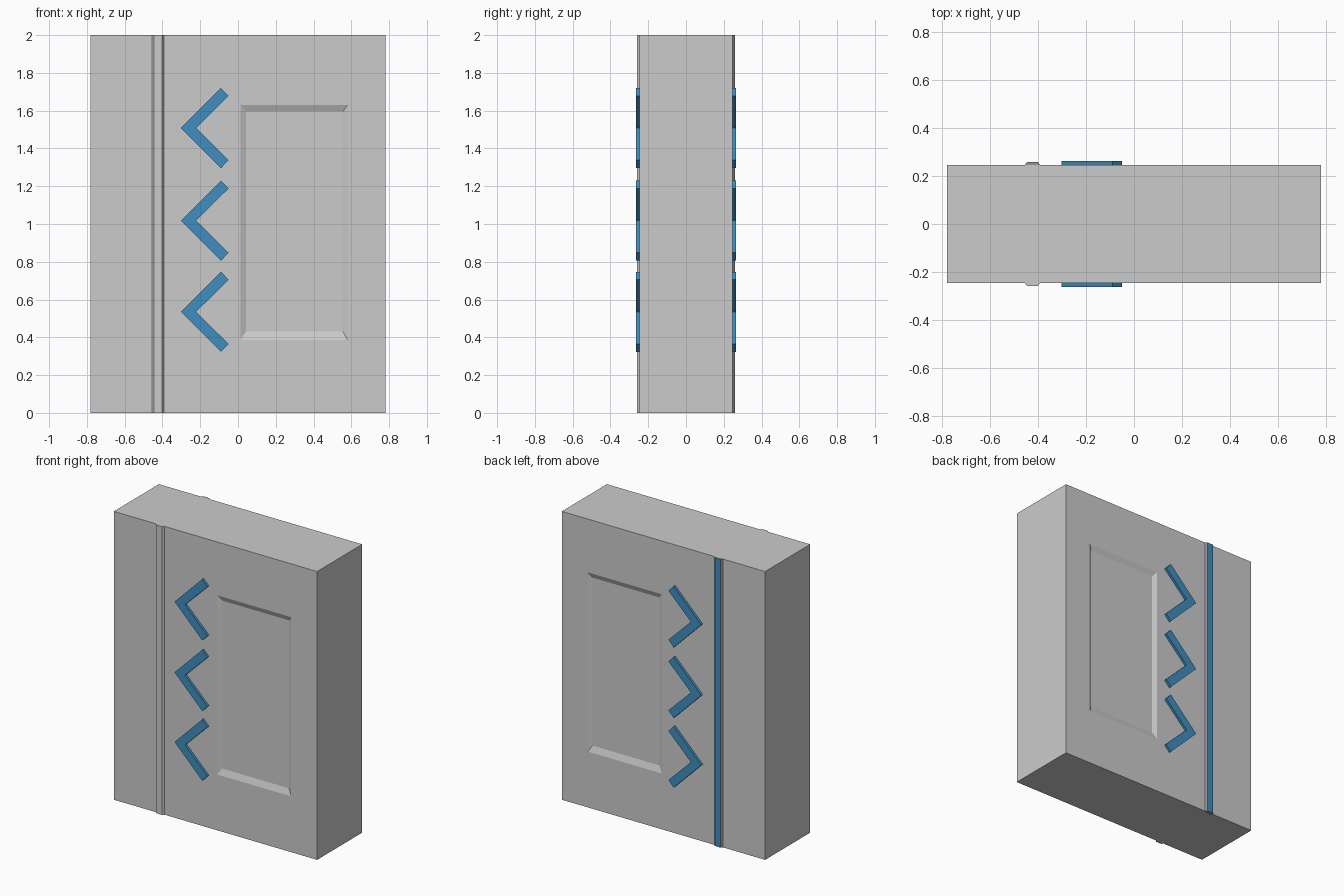
import bpy, bmesh

if "Cube" in bpy.data.objects:
    bpy.data.objects.remove(bpy.data.objects["Cube"])

W, D, H = 0.78, 0.247, 2.0      # half width, half depth, height
blue = bpy.data.materials.new("blue")
blue.diffuse_color = (0.05, 0.27, 0.52, 1)
blue.use_nodes = True
blue.node_tree.nodes["Principled BSDF"].inputs["Base Color"].default_value = blue.diffuse_color
grey = bpy.data.materials.new("grey")
grey.diffuse_color = (0.3, 0.3, 0.3, 1)
grey.use_nodes = True
grey.node_tree.nodes["Principled BSDF"].inputs["Base Color"].default_value = grey.diffuse_color


def finish(bm, name, mats=()):
    bmesh.ops.recalc_face_normals(bm, faces=bm.faces)
    me = bpy.data.meshes.new(name)
    bm.to_mesh(me)
    bm.free()
    for m in mats:
        me.materials.append(m)
    ob = bpy.data.objects.new(name, me)
    bpy.context.collection.objects.link(ob)
    return ob


def prism(points, vec):
    """Extrude a closed polygon along vec."""
    bm = bmesh.new()
    face = bm.faces.new([bm.verts.new(p) for p in points])
    ext = bmesh.ops.extrude_face_region(bm, geom=[face], use_keep_orig=True)
    verts = [g for g in ext["geom"] if isinstance(g, bmesh.types.BMVert)]
    bmesh.ops.translate(bm, verts=verts, vec=vec)
    bmesh.ops.recalc_face_normals(bm, faces=bm.faces)
    return bm


def inset_to(bm, face, x0, x1, z0, z1, y):
    """Inset a face and snap its corners to a given rectangle."""
    bmesh.ops.inset_region(bm, faces=[face], thickness=0.01)
    c = face.calc_center_median()
    for v in face.verts:
        v.co = (x0 if v.co.x < c.x else x1, y, z0 if v.co.z < c.z else z1)


# Slab with a shallow bevelled recess on front and back
bm = bmesh.new()
bmesh.ops.create_cube(bm, size=1)
for v in bm.verts:
    v.co = (v.co.x * 2 * W, v.co.y * 2 * D, (v.co.z + 0.5) * H)
bm.normal_update()
for side in (-1, 1):
    face = next(f for f in bm.faces if f.normal.y * side > 0.9 and abs(f.calc_center_median().x) < 0.01)
    inset_to(bm, face, 0.012, 0.58, 0.387, 1.63, side * D)
    inset_to(bm, face, 0.042, 0.555, 0.43, 1.595, side * (D - 0.015))
finish(bm, "slab")

for side, label in ((-1, "front"), (1, "back")):
    # Full-height vertical ridge; the back one has a blue face
    profile = [(-0.456, D - 0.02), (-0.456, D), (-0.446, D + 0.012),
               (-0.402, D + 0.012), (-0.392, D), (-0.392, D - 0.02)]
    bm = prism([(x, side * y, 0) for x, y in profile], (0, 0, H))
    if side == 1:
        for f in bm.faces:
            f.material_index = int(f.normal.y > 0.95)
    finish(bm, f"{label}_ridge", (grey, blue) if side == 1 else ())

    # Three raised chevrons pointing towards the ridge
    chevron = [(-0.302, 0), (-0.09, 0.212), (-0.05, 0.17),
               (-0.222, 0), (-0.05, -0.17), (-0.09, -0.212)]
    for i, zc in enumerate((0.535, 1.018, 1.508)):
        bm = prism([(x, side * (D - 0.01), zc + z) for x, z in chevron],
                   (0, side * 0.027, 0))
        finish(bm, f"{label}_chevron_{i + 1}", (blue,))
